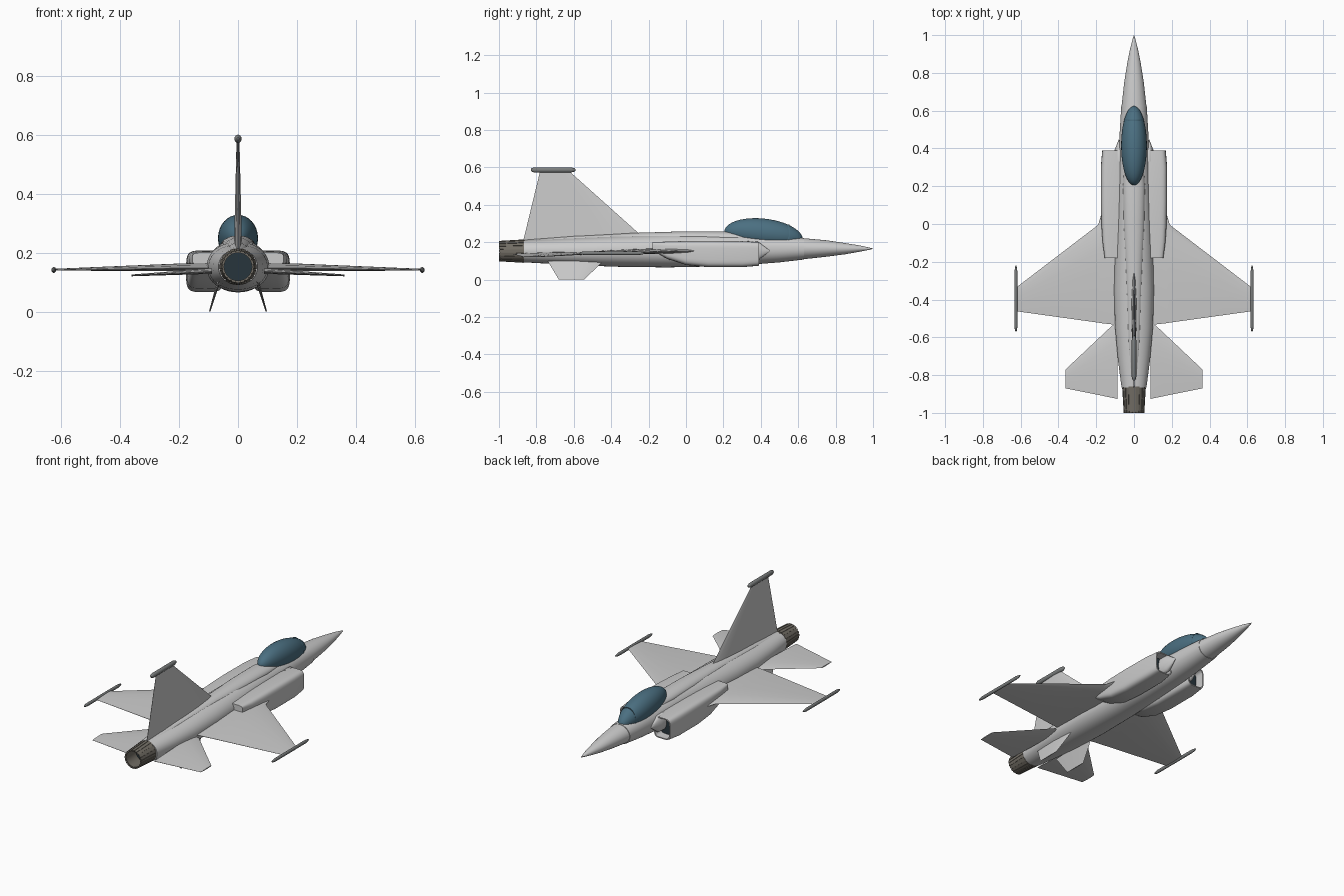
import bpy, bmesh, math
from mathutils import Vector

if "Cube" in bpy.data.objects:
    bpy.data.objects.remove(bpy.data.objects["Cube"])


def mat(name, r, g, b):
    m = bpy.data.materials.new(name)
    m.diffuse_color = (r, g, b, 1)
    m.use_nodes = True
    m.node_tree.nodes["Principled BSDF"].inputs["Base Color"].default_value = m.diffuse_color
    return m


GLASS = mat("canopy_glass", 0.07, 0.16, 0.22)
METAL = mat("burnt_metal", 0.17, 0.155, 0.13)
DARK = mat("dark_interior", 0.02, 0.035, 0.045)
TRIM = mat("dark_grey", 0.2, 0.21, 0.21)


def build(name, rings, m=None, caps=True, angle=35):
    """Skin a list of equal-length point rings into an object."""
    bm = bmesh.new()
    loops = [[bm.verts.new(p) for p in r] for r in rings]
    n = len(loops[0])
    for a, b in zip(loops, loops[1:]):
        for i in range(n):
            bm.faces.new((a[i], a[(i + 1) % n], b[(i + 1) % n], b[i]))
    if caps:
        bm.faces.new(loops[0])
        bm.faces.new(loops[-1])
    bmesh.ops.remove_doubles(bm, verts=bm.verts, dist=1e-5)
    bmesh.ops.recalc_face_normals(bm, faces=bm.faces)
    me = bpy.data.meshes.new(name)
    bm.to_mesh(me)
    bm.free()
    ob = bpy.data.objects.new(name, me)
    bpy.context.collection.objects.link(ob)
    if m:
        me.materials.append(m)
    bpy.ops.object.select_all(action='DESELECT')
    ob.select_set(True)
    bpy.context.view_layer.objects.active = ob
    bpy.ops.object.shade_smooth_by_angle(angle=math.radians(angle))
    return ob


def oval(y, x0, x1, z0, z1, n=40, e=2.0):
    """Superellipse ring filling a box at station y."""
    pts = []
    for i in range(n):
        a = 2 * math.pi * i / n
        c, s = math.cos(a), math.sin(a)
        px = math.copysign(abs(c) ** (2 / e), c)
        pz = math.copysign(abs(s) ** (2 / e), s)
        pts.append(((x0 + x1) / 2 + px * (x1 - x0) / 2, y, (z0 + z1) / 2 + pz * (z1 - z0) / 2))
    return pts


def body(name, stations, m=None, n=40, e=2.0):
    return build(name, [oval(y, -w, w, z0, z1, n, e) for y, w, z0, z1 in stations], m)


def panel(name, sections, normal):
    """Thin airfoil surface through (leading point, trailing point, half thickness)."""
    prof = [(0, 0), (0.06, 0.5), (0.25, 0.95), (0.45, 1), (0.77, 0.6), (1, 0.08)]
    nv = Vector(normal).normalized()
    rings = []
    for le, te, th in sections:
        le, te = Vector(le), Vector(te)
        up = [le.lerp(te, t) + nv * th * h for t, h in prof]
        low = [le.lerp(te, t) - nv * th * h for t, h in prof[:0:-1]]
        rings.append(up + low)
    return build(name, rings, angle=25)


def pod(name, x, z, y0, y1, rx, rz):
    """Slim rail with rounded ends."""
    prof = [(0, 0.3), (0.02, 0.65), (0.08, 1), (0.9, 1), (0.97, 0.65), (1, 0.2)]
    return build(name, [oval(y0 + (y1 - y0) * t, x - rx * r, x + rx * r, z - rz * r, z + rz * r, 16)
                        for t, r in prof], TRIM)


# Fuselage, nose cone and spine
body("fuselage", [(0.63, .067, .107, .223), (0.5, .075, .092, .233), (0.35, .082, .08, .24),
                  (0.15, .09, .07, .245), (-0.1, .1, .065, .243), (-0.35, .106, .068, .235),
                  (-0.55, .1, .075, .226), (-0.72, .085, .084, .217), (-0.865, .066, .092, .21)], e=2.15)
body("nose_cone", [(0.63, .065, .109, .221), (0.75, .052, .122, .21), (0.85, .036, .135, .195),
                   (0.93, .02, .149, .182), (0.98, .007, .159, .171), (1.0, .0008, .164, .1656)])
body("spine", [(0.42, .045, .19, .245), (0.2, .058, .19, .258), (0, .055, .19, .258),
               (-0.26, .045, .19, .25), (-0.6, .035, .18, .233), (-0.86, .02, .17, .212)])

# Canopy bubble and windscreen frame
def canopy_size(y, grow=0.0):
    t = (y - 0.415) / 0.21
    return math.sqrt(max(0.0, 1 - t * t)) + grow

rings = []
for i in range(25):
    y = 0.415 - 0.2095 * math.cos(math.pi * i / 24)
    s = canopy_size(y)
    base = 0.232 - 0.02 * (y - 0.415) / 0.21
    rings.append(oval(y, -.068 * s, .068 * s, base - .06 * s, base + .092 * s + .002, 32))
    rings[-1] = [(x, yy, z if z > base - .03 else base - .03) for x, yy, z in rings[-1]]
build("canopy", rings, GLASS)
s = canopy_size(0.55, 0.015)
build("windscreen_frame", [oval(y, -.067 * s, .067 * s, .219 - .076 * s, .219 + .097 * s, 32)
                           for y in (0.546, 0.553)], GLASS)

# Exhaust nozzle: hollow shell, petals and dark disc
def ring(y, r, n=40):
    return oval(y, -r, r, 0.152 - r, 0.152 + r, n)

build("exhaust_nozzle", [ring(-.86, .06), ring(-.86, .0605), ring(-.995, .052), ring(-.995, .047),
                         ring(-.9, .05)], METAL, caps=False)
build("exhaust_disc", [ring(-.9, .051), ring(-.895, .051)], DARK)
for k in range(20):
    pts = []
    for y, r in ((-.868, .063), (-1.0, .055)):
        quad = []
        for da, dr in ((-.125, 0), (.125, 0), (.125, -.007), (-.125, -.007)):
            a = 2 * math.pi * k / 20 + da
            quad.append((math.cos(a) * (r + dr), y, 0.152 + math.sin(a) * (r + dr)))
        pts.append(quad)
    build("nozzle_petal", pts, METAL)

# Vertical fin with cap
panel("tail_fin", [((0, -.20, .2), (0, -.872, .2), .014), ((0, -.625, .58), (0, -.78, .58), .005)], (1, 0, 0))
pod("fin_cap", 0, .586, -.83, -.59, .012, .014)

for sx, side in ((1, "right"), (-1, "left")):
    # Main wing with root extension, and tip rail
    panel(side + "_wing", [((sx * .04, .06, .153), (sx * .04, -.54, .147), .016),
                           ((sx * .172, .055, .153), (sx * .172, -.525, .147), .013),
                           ((sx * .19, -.005, .153), (sx * .19, -.522, .147), .0125),
                           ((sx * .622, -.335, .143), (sx * .622, -.462, .14), .003)], (0, 0, 1))
    pod(side + "_wingtip_rail", sx * .625, .141, -.57, -.22, .008, .01)
    # Tailplane
    panel(side + "_tailplane", [((sx * .088, -.535, .138), (sx * .088, -.926, .136), .009),
                                ((sx * .115, -.537, .137), (sx * .115, -.92, .135), .009),
                                ((sx * .362, -.77, .123), (sx * .362, -.87, .122), .003)], (0, 0, 1))
    # Ventral fin
    panel(side + "_ventral_fin", [((sx * .066, -.44, .1), (sx * .066, -.74, .1), .006),
                                  ((sx * .096, -.545, 0), (sx * .096, -.68, 0), .0025)], (1, 0, 0))

    # Air intake: outer duct, folded inward at the mouth
    duct = [(-.18, .05, .155, .155, .2), (-.1, .05, .166, .11, .203), (0, .05, .173, .078, .206),
            (.12, .05, .176, .066, .207), (.3, .05, .176, .066, .205), (.39, .06, .168, .074, .2),
            (.39, .066, .162, .08, .194), (.3, .066, .162, .08, .194)]
    build(side + "_air_intake", [oval(y, sx * a, sx * b, c, d, 40, 4.5) for y, a, b, c, d in duct])
    build(side + "_intake_shadow", [oval(y, sx * .064, sx * .163, .079, .195, 40, 4.5)
                                    for y in (.335, .33)], DARK)
    # Shock cone in front of the mouth
    build(side + "_intake_cone", [oval(y, sx * .08 - r * .5, sx * .08 + r * .5, .153 - r, .153 + r, 24)
                                  for y, r in ((.33, .052), (.385, .05), (.448, .002))])
